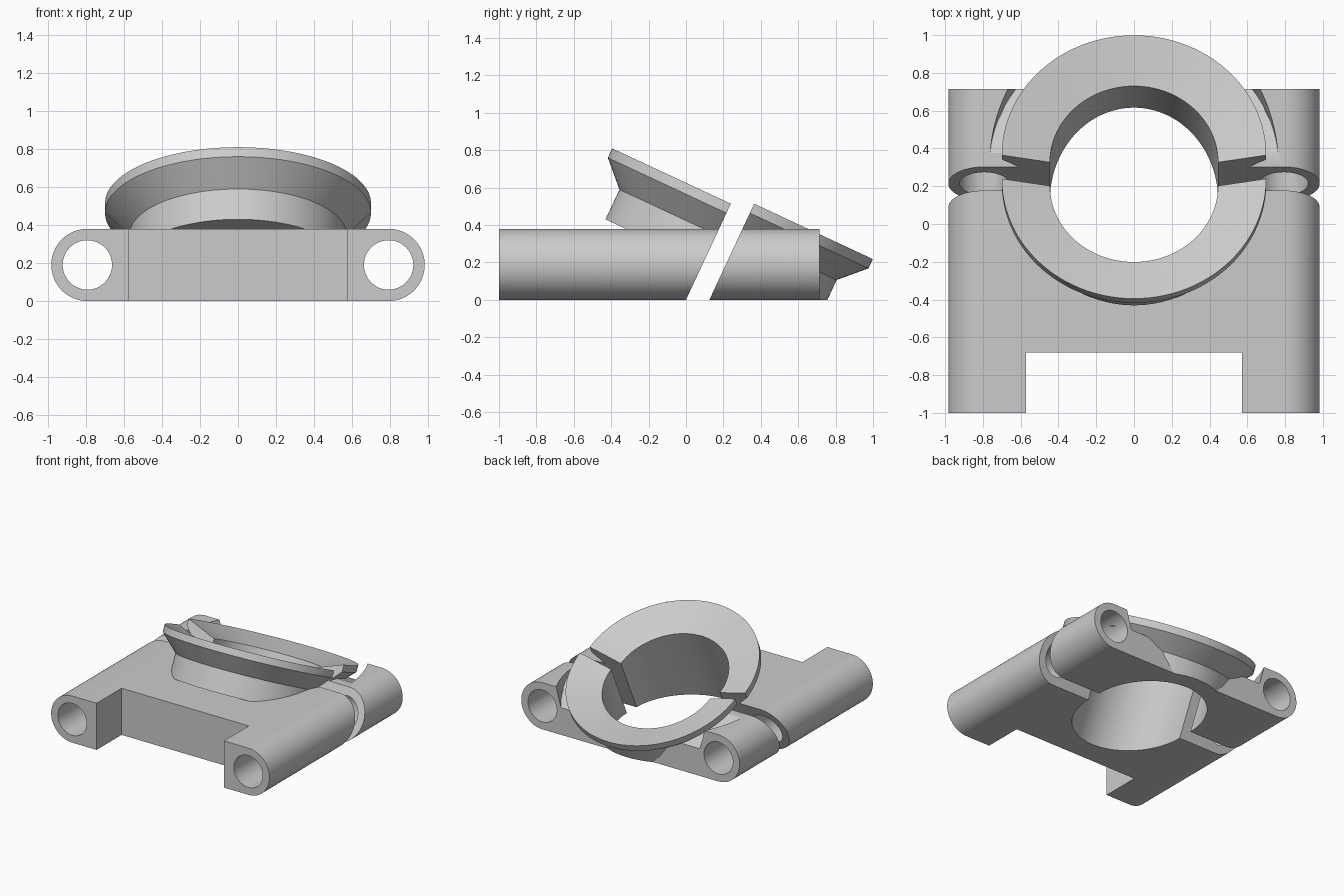
import bpy, bmesh, math
from mathutils import Matrix, Vector

TILT = math.radians(25)                      # lean of the bore axis toward the back
LEAN = Matrix.Rotation(-TILT, 4, 'X')
GAP = 0.125                                  # distance between the two clamp halves
STEPS = 128

old = bpy.data.objects.get("Cube")
if old:
    bpy.data.objects.remove(old, do_unlink=True)

grey = bpy.data.materials.new("light grey")
grey.use_nodes = True
colour = (0.6, 0.6, 0.6, 1)
grey.diffuse_color = colour
grey.node_tree.nodes["Principled BSDF"].inputs["Base Color"].default_value = colour


def finish(bm, name, matrix=None):
    if matrix:
        bm.transform(matrix)
    bmesh.ops.remove_doubles(bm, verts=bm.verts, dist=1e-5)
    bmesh.ops.recalc_face_normals(bm, faces=bm.faces)
    mesh = bpy.data.meshes.new(name)
    bm.to_mesh(mesh)
    bm.free()
    mesh.materials.append(grey)
    obj = bpy.data.objects.new(name, mesh)
    bpy.context.collection.objects.link(obj)
    return obj


def box(name, low, high, matrix=None):
    bm = bmesh.new()
    bmesh.ops.create_cube(bm, size=1)
    low, high = Vector(low), Vector(high)
    for v in bm.verts:
        v.co = (low + high) / 2 + v.co * (high - low)
    return finish(bm, name, matrix)


def revolve(name, profile, matrix=LEAN):
    """Turn a (radius, height) profile around z, then lean it."""
    bm = bmesh.new()
    turn = Matrix.Rotation(math.pi / STEPS, 3, 'Z')
    verts = [bm.verts.new(turn @ Vector((r, 0, t))) for r, t in profile]
    edges = [bm.edges.new(pair) for pair in zip(verts, verts[1:])]
    bmesh.ops.spin(bm, geom=verts + edges, cent=(0, 0, 0), axis=(0, 0, 1),
                   angle=math.tau, steps=STEPS, use_merge=True)
    return finish(bm, name, matrix)


def extrude_y(name, outline, y0, y1):
    """Extrude an (x, z) outline along y."""
    bm = bmesh.new()
    face = bm.faces.new([bm.verts.new((x, y0, z)) for x, z in outline])
    out = bmesh.ops.extrude_face_region(bm, geom=[face])
    moved = [g for g in out["geom"] if isinstance(g, bmesh.types.BMVert)]
    bmesh.ops.translate(bm, verts=moved, vec=(0, y1 - y0, 0))
    return finish(bm, name)


def arc(cx, cz, r, start, sweep, n):
    return [(cx + r * math.cos(start + sweep * i / n),
             cz + r * math.sin(start + sweep * i / n)) for i in range(n + 1)]


def combine(target, tool, operation):
    """Apply a boolean and throw the tool away."""
    tool.hide_render = True
    mod = target.modifiers.new("bool", 'BOOLEAN')
    mod.object, mod.operation, mod.solver = tool, operation, 'EXACT'
    bpy.context.view_layer.objects.active = target
    bpy.ops.object.modifier_apply(modifier=mod.name)
    bpy.data.objects.remove(tool, do_unlink=True)


# Base plate with rounded sides
RAD, SIDE, BACK = 0.19, 0.793, 0.59
outline = (arc(SIDE, RAD, RAD, -math.pi / 2, math.pi, 32)
           + arc(-SIDE, RAD, RAD, math.pi / 2, math.pi, 32))
body = extrude_y("front_clamp_half", outline, -1, BACK)

# Recess in the plate around the flange
combine(body, revolve("recess", [(0, 0.45), (0.765, 0.45), (0.765, 1.2), (0, 1.2)]),
        'DIFFERENCE')

# Flanged collar with a V-shaped undercut and a dished top
collar = revolve("collar", [(0, 0.208), (0.572, 0.208), (0.572, 0.384), (0.7, 0.512),
                            (0.7, 0.567), (0.445, 0.478), (0, 0.478)])
combine(collar, box("floor_cut", (-2, -2, -1), (2, 2, 0)), 'DIFFERENCE')
combine(body, collar, 'UNION')

# Main bore, rod holes and front notch
combine(body, revolve("bore", [(0, -1), (0.445, -1), (0.445, 1), (0, 1)]), 'DIFFERENCE')
for side in (-1, 1):
    hole = arc(side * SIDE, RAD, 0.13, 0, math.tau, 48)[:-1]
    combine(body, extrude_y("rod_hole", hole, -1.5, 1.5), 'DIFFERENCE')
combine(body, box("notch", (-0.573, -1.5, -1), (0.573, -0.68, 1)), 'DIFFERENCE')

# Split along the leaning plane through the bore axis
back = body.copy()
back.data = body.data.copy()
back.name = "back_clamp_half"
bpy.context.collection.objects.link(back)
combine(body, box("back_space", (-3, 0, -3), (3, 3, 3), LEAN), 'DIFFERENCE')
combine(back, box("front_space", (-3, -3, -3), (3, 0, 3), LEAN), 'DIFFERENCE')
back.data.transform(Matrix.Translation((0, GAP, 0)))

for obj in (body, back):
    bpy.ops.object.select_all(action='DESELECT')
    obj.select_set(True)
    bpy.context.view_layer.objects.active = obj
    bpy.ops.object.shade_smooth_by_angle(angle=math.radians(25))
